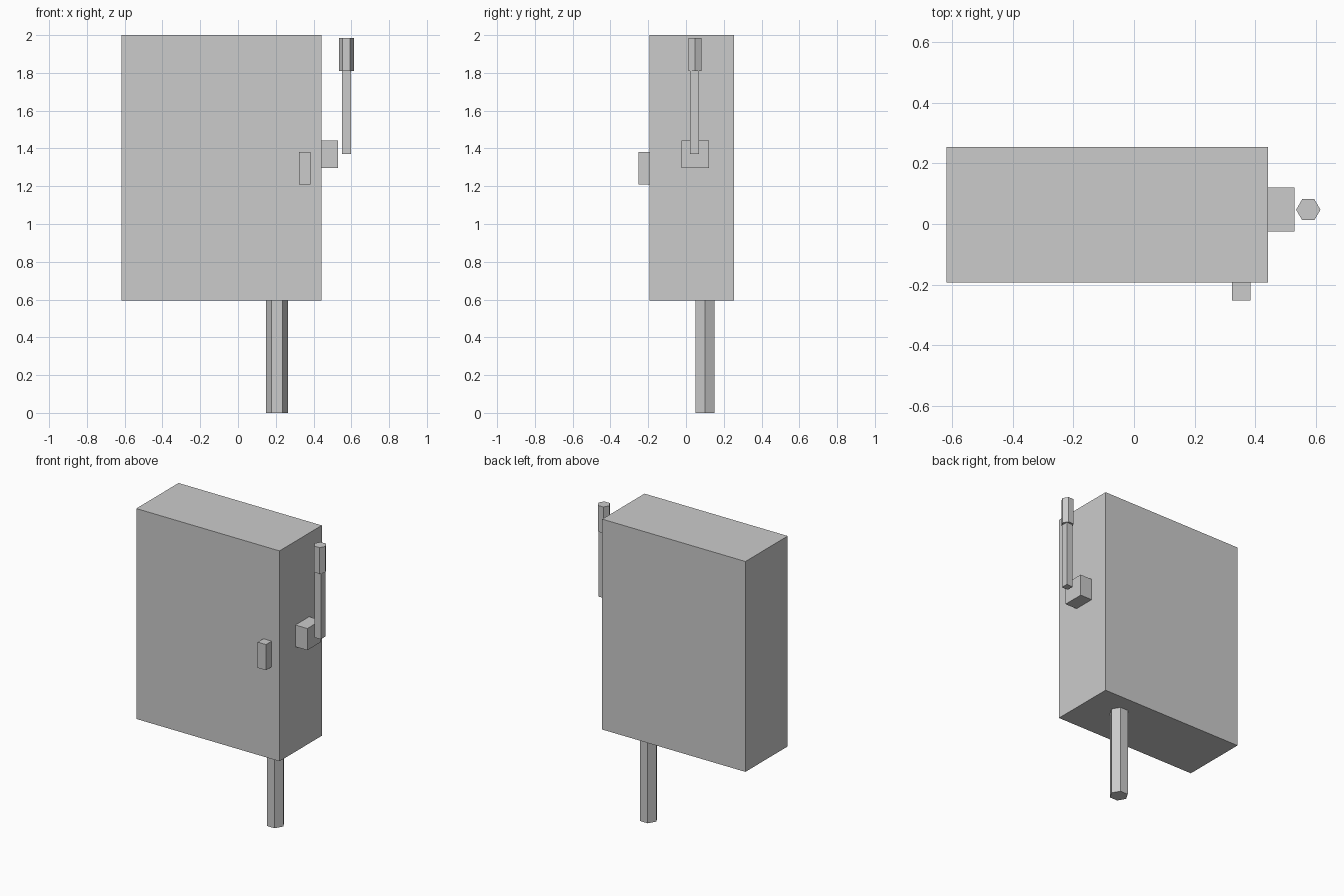
import bpy
import math

if "Cube" in bpy.data.objects:
    bpy.data.objects.remove(bpy.data.objects["Cube"])


def box(name, x, y, z):
    # Box from (min, max) ranges
    mid = [(a + b) / 2 for a, b in (x, y, z)]
    bpy.ops.mesh.primitive_cube_add(size=1, location=mid)
    ob = bpy.context.object
    ob.name = name
    ob.scale = [b - a for a, b in (x, y, z)]
    bpy.ops.object.transform_apply(location=False, rotation=False, scale=True)
    return ob


def hex_post(name, x, y, z, radius):
    # Vertical hexagonal prism with corners pointing along x
    bpy.ops.mesh.primitive_cylinder_add(
        vertices=6, radius=radius, depth=z[1] - z[0],
        location=(x, y, (z[0] + z[1]) / 2), rotation=(0, 0, math.pi / 2))
    ob = bpy.context.object
    ob.name = name
    return ob


# Cabinet and the pipe below it
box("cabinet", (-0.617, 0.441), (-0.192, 0.254), (0.595, 2.0))
hex_post("conduit_pipe", 0.206, 0.101, (0, 0.595), 0.058)

# Door latch on the front
box("door_latch", (0.322, 0.383), (-0.252, -0.192), (1.21, 1.382))

# Switch lever on the right side
box("lever_mount", (0.441, 0.529), (-0.024, 0.121), (1.296, 1.441))
box("lever_arm", (0.55, 0.597), (0.021, 0.069), (1.37, 1.81))
hex_post("lever_grip", 0.574, 0.047, (1.81, 1.985), 0.04)
